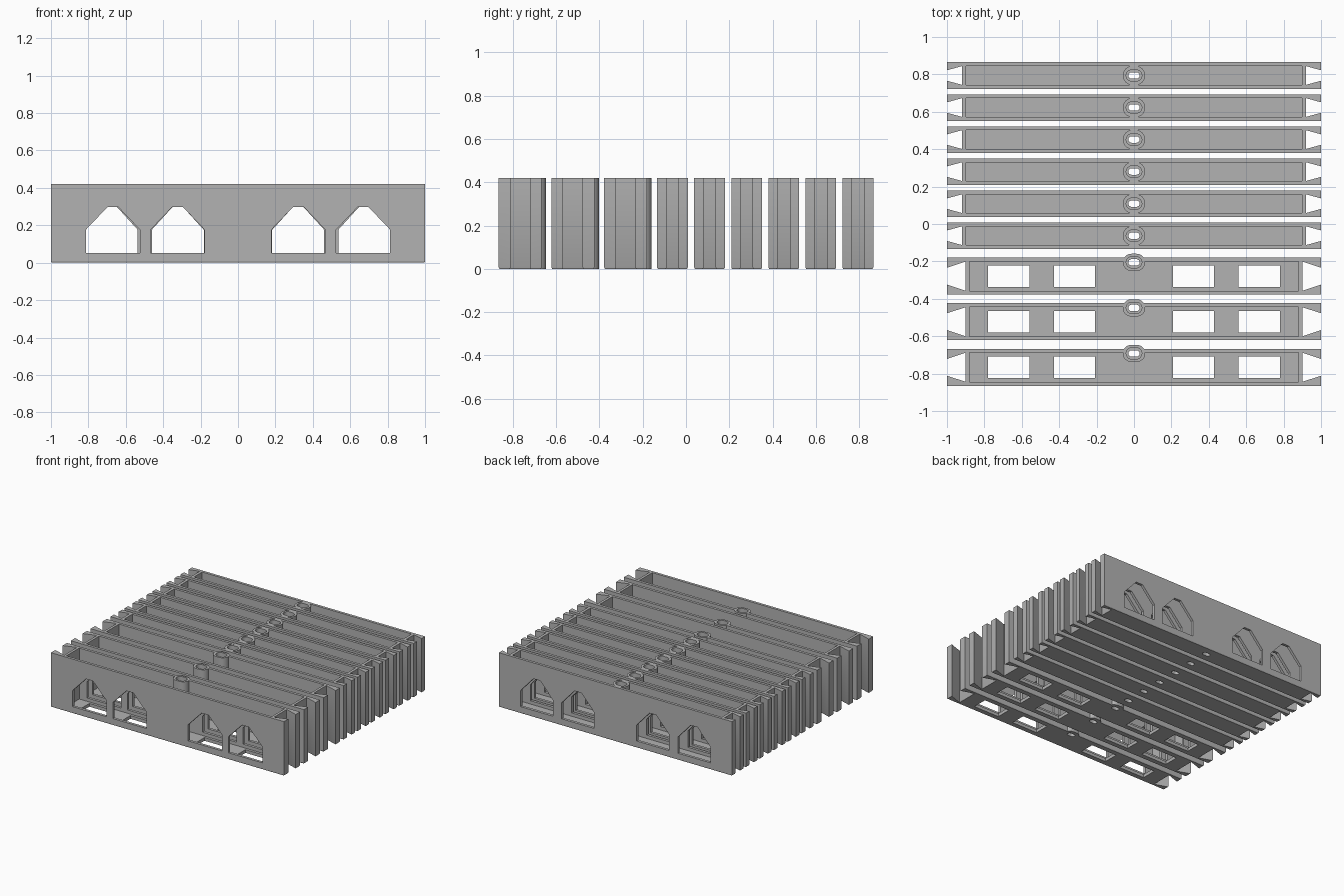
import bpy, bmesh, math

if "Cube" in bpy.data.objects:
    bpy.data.objects.remove(bpy.data.objects["Cube"])

H = 0.42          # slab height
FLOOR = 0.025     # tray floor thickness
WALL = 0.021      # tray wall thickness

gray = bpy.data.materials.new("plain gray")
gray.diffuse_color = (0.45, 0.45, 0.45, 1)
gray.use_nodes = True
gray.node_tree.nodes["Principled BSDF"].inputs["Base Color"].default_value = gray.diffuse_color


def prism(bm, pts, offset):
    """Extrude a closed loop of 3D points along an offset."""
    f = bm.faces.new([bm.verts.new(p) for p in pts])
    r = bmesh.ops.extrude_face_region(bm, geom=[f])
    vs = [v for v in r["geom"] if isinstance(v, bmesh.types.BMVert)]
    bmesh.ops.translate(bm, vec=offset, verts=vs)
    bmesh.ops.recalc_face_normals(bm, faces=bm.faces)


def to_object(bm, name):
    me = bpy.data.meshes.new(name)
    bm.to_mesh(me)
    bm.free()
    ob = bpy.data.objects.new(name, me)
    bpy.context.collection.objects.link(ob)
    return ob


def solid(name, loops, offset):
    bm = bmesh.new()
    for pts in loops:
        prism(bm, pts, offset)
    return to_object(bm, name)


def rect(x0, x1, y0, y1, z):
    return [(x0, y0, z), (x1, y0, z), (x1, y1, z), (x0, y1, z)]


def stadium(half_x, r, cy, z, n=12):
    """Slot shaped outline, long in x."""
    pts = []
    for side, start in ((1, -90), (-1, 90)):
        for i in range(n + 1):
            a = math.radians(start + 180 * i / n)
            pts.append((side * (half_x - r) + r * math.cos(a), cy + r * math.sin(a), z))
    return pts


def house(cx, hw, y):
    """Window outline with a clipped gable."""
    return [(cx - hw, y, 0.051), (cx + hw, y, 0.051), (cx + hw, y, 0.176),
            (cx + 0.029, y, 0.297), (cx - 0.029, y, 0.297), (cx - hw, y, 0.176)]


def slab_mesh(w, notch, open_half, in_half, pocket_x, windows, win_half, boss_y, boss_r, floor_holes):
    h = w / 2
    # body profile with a dovetail notch in each end
    right = [(1, -h), (1, -open_half), (1 - notch, -in_half),
             (1 - notch, in_half), (1, open_half), (1, h)]
    profile = right + [(-x, -y) for x, y in right]
    bm = bmesh.new()
    prism(bm, [(x, y, 0.006) for x, y in profile], (0, 0, H - 0.006))
    # slight chamfer around the foot
    bottom = [f for f in bm.faces if f.normal.z < -0.9]
    bmesh.ops.inset_region(bm, faces=bottom, thickness=0.005, depth=0.006)
    body = to_object(bm, "slab")

    centres = [s * c for c in windows for s in (-1, 1)]
    steps = [
        ("DIFFERENCE", solid("pocket", [rect(-pocket_x, pocket_x, -h + WALL, h - WALL, FLOOR)], (0, 0, 1))),
        ("DIFFERENCE", solid("window", [house(c, win_half, -0.3) for c in centres], (0, 0.6, 0))),
    ]
    if floor_holes:
        steps.append(("DIFFERENCE", solid("floor_hole", [
            rect(c - 0.11, c + 0.11, -0.058, 0.058, -0.1)
            for c in (-0.67, -0.318, 0.318, 0.67)], (0, 0, 0.14))))
    steps += [
        # screw boss with a wide bore and a narrow hole through the floor
        ("UNION", solid("boss", [stadium(0.06, boss_r, boss_y, 0)], (0, 0, H))),
        ("DIFFERENCE", solid("bore", [stadium(0.042, 0.03, boss_y, FLOOR)], (0, 0, 1))),
        ("DIFFERENCE", solid("screw_hole", [stadium(0.03, 0.017, boss_y, -0.1)], (0, 0, 0.3))),
    ]
    for op, cutter in steps:
        cutter.hide_render = True
        m = body.modifiers.new(cutter.name, "BOOLEAN")
        m.operation, m.object, m.solver = op, cutter, "EXACT"
    dg = bpy.context.evaluated_depsgraph_get()
    me = bpy.data.meshes.new_from_object(body.evaluated_get(dg))
    for ob in [body] + [c for _, c in steps]:
        bpy.data.objects.remove(ob)
    me.materials.clear()
    me.materials.append(gray)
    return me


def place(me, name, y):
    ob = bpy.data.objects.new(name, me.copy())
    bpy.context.collection.objects.link(ob)
    ob.location.y = y
    bpy.ops.object.select_all(action="DESELECT")
    ob.select_set(True)
    bpy.context.view_layer.objects.active = ob
    bpy.ops.object.shade_smooth_by_angle(angle=math.radians(30))


# wide slabs at the front, boss bulging out of the back wall
WIDE = 0.198
wide = slab_mesh(WIDE, 0.1, 0.045, 0.078, 0.88, (0.669, 0.323), 0.145,
                 WIDE / 2 - 0.025, 0.046, True)
for i in range(3):
    place(wide, f"wide_slab_{i + 1}", -0.865 + WIDE / 2 + 0.2435 * i)

# narrow slabs behind, boss in the middle
NARROW = 0.142
narrow = slab_mesh(NARROW, 0.08, 0.028, 0.05, 0.898, (0.675, 0.322), 0.139,
                   0, 0.052, False)
for i in range(6):
    place(narrow, f"narrow_slab_{i + 1}", 0.865 - NARROW / 2 - 0.1713 * i)
